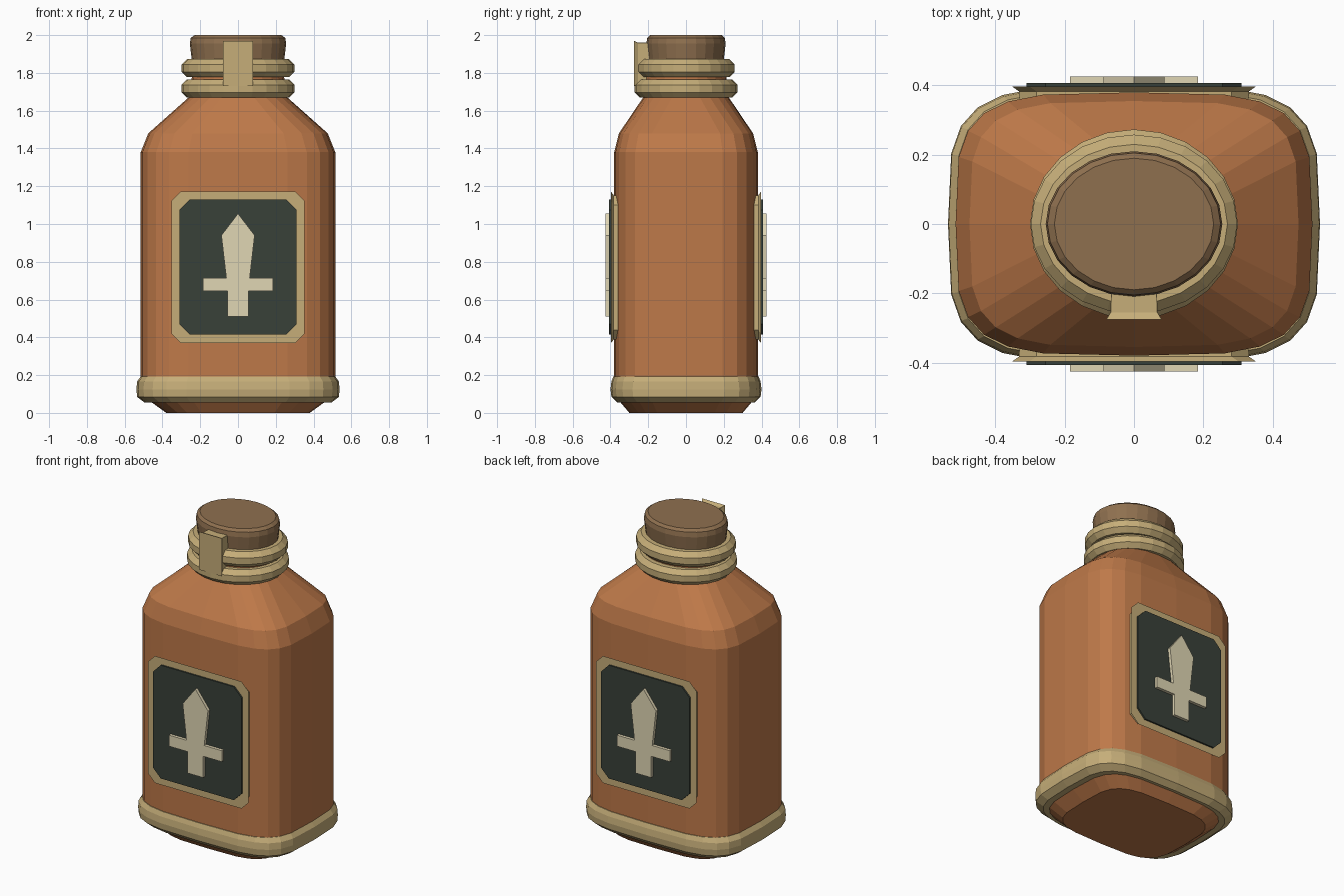
import bpy, bmesh
from math import sin, cos, pi, copysign

if "Cube" in bpy.data.objects:
    bpy.data.objects.remove(bpy.data.objects["Cube"])


def material(name, srgb):
    col = [(c / 255 / 12.92) if c < 11 else ((c / 255 + 0.055) / 1.055) ** 2.4 for c in srgb] + [1]
    m = bpy.data.materials.new(name)
    m.use_nodes = True
    m.diffuse_color = col
    m.node_tree.nodes["Principled BSDF"].inputs["Base Color"].default_value = col
    return m


ORANGE = material("burnt orange", (190, 121, 73))
TAN = material("tan", (198, 174, 121))
BROWN = material("cork brown", (143, 112, 79))
DARK = material("dark green grey", (57, 65, 57))
CREAM = material("cream", (224, 214, 180))


def finish(name, bm, mat):
    bmesh.ops.recalc_face_normals(bm, faces=bm.faces)
    me = bpy.data.meshes.new(name)
    bm.to_mesh(me)
    bm.free()
    me.materials.append(mat)
    ob = bpy.data.objects.new(name, me)
    bpy.context.collection.objects.link(ob)
    return ob


def skin(bm, loops, closed=False):
    """Bridge equal-length loops with quads, capping the ends unless closed."""
    n = len(loops[0])
    pairs = list(zip(loops, loops[1:]))
    if closed:
        pairs.append((loops[-1], loops[0]))
    else:
        bm.faces.new(loops[0])
        bm.faces.new(loops[-1])
    for lo, hi in pairs:
        for i in range(n):
            j = (i + 1) % n
            bm.faces.new((lo[i], lo[j], hi[j], hi[i]))


def loft(name, mat, sections, closed=False, sides=24):
    """Sections are (half width, half depth, height, squareness exponent)."""
    bm = bmesh.new()
    loops = []
    for a, b, z, e in sections:
        loop = []
        for i in range(sides):
            c, s = cos(2 * pi * i / sides), sin(2 * pi * i / sides)
            x = a * copysign(abs(c) ** (2 / e), c) if abs(c) > 1e-6 else 0
            y = b * copysign(abs(s) ** (2 / e), s) if abs(s) > 1e-6 else 0
            loop.append(bm.verts.new((x, y, z)))
        loops.append(loop)
    skin(bm, loops, closed)
    return finish(name, bm, mat)


def tube(name, mat, a, b, z, r):
    steps = [2 * pi * (k + 0.5) / 8 for k in range(8)]
    return loft(name, mat, [(a + r * cos(t), b + r * cos(t), z + r * sin(t), 2) for t in steps], True)


def plate(name, mat, layers, side):
    """Layers are (outline of x, z points, distance from the centre)."""
    bm = bmesh.new()
    skin(bm, [[bm.verts.new((x, side * d, z)) for x, z in pts] for pts, d in layers])
    return finish(name, bm, mat)


def chamfered(w, z0, z1, c):
    half = [(w - c, z0), (w, z0 + c), (w, z1 - c), (w - c, z1)]
    return half + [(-x, z) for x, z in reversed(half)]


# Bottle body, square at the base and round at the neck
loft("bottle_body", ORANGE, [
    (0.38, 0.30, 0, 4), (0.47, 0.355, 0.065, 4), (0.515, 0.38, 0.12, 4),
    (0.515, 0.38, 1.38, 4), (0.475, 0.355, 1.48, 4),
    (0.25, 0.22, 1.68, 2.3), (0.24, 0.21, 1.86, 2)])

# Base band
loft("base_band", TAN, [
    (0.45, 0.34, 0.055, 4), (0.495, 0.365, 0.055, 4), (0.535, 0.395, 0.085, 4),
    (0.537, 0.40, 0.125, 4), (0.535, 0.395, 0.165, 4), (0.515, 0.385, 0.193, 4),
    (0.48, 0.35, 0.193, 4)], True)

# Neck rings, cap and clip
tube("lower_neck_ring", TAN, 0.253, 0.226, 1.717, 0.051)
tube("upper_neck_ring", TAN, 0.25, 0.21, 1.825, 0.052)
loft("cap", BROWN, [
    (0.225, 0.185, 1.80, 2), (0.245, 0.20, 1.87, 2), (0.255, 0.21, 1.955, 2),
    (0.25, 0.205, 1.985, 2), (0.23, 0.19, 2.0, 2)])
plate("neck_clip", TAN, [
    (chamfered(0.066, 1.74, 1.96, 0.001), 0.19),
    (chamfered(0.068, 1.74, 1.96, 0.001), 0.255),
    (chamfered(0.08, 1.73, 1.97, 0.001), 0.275)], -1)

# Framed emblem on the front and the back
half_sword = [(0.055, 0.51), (0.055, 0.645), (0.185, 0.645), (0.185, 0.715),
              (0.062, 0.715), (0.088, 0.94)]
sword = half_sword + [(0, 1.055)] + [(-x, z) for x, z in reversed(half_sword)]
for label, side in (("front", -1), ("back", 1)):
    plate(label + "_frame", TAN, [
        (chamfered(0.33, 0.39, 1.15, 0.05), 0.34),
        (chamfered(0.332, 0.388, 1.152, 0.05), 0.383),
        (chamfered(0.352, 0.37, 1.172, 0.05), 0.397)], side)
    panel = chamfered(0.31, 0.415, 1.13, 0.055)
    plate(label + "_panel", DARK, [(panel, 0.39), (panel, 0.407)], side)
    plate(label + "_sword", CREAM, [(sword, 0.40), (sword, 0.426)], side)
